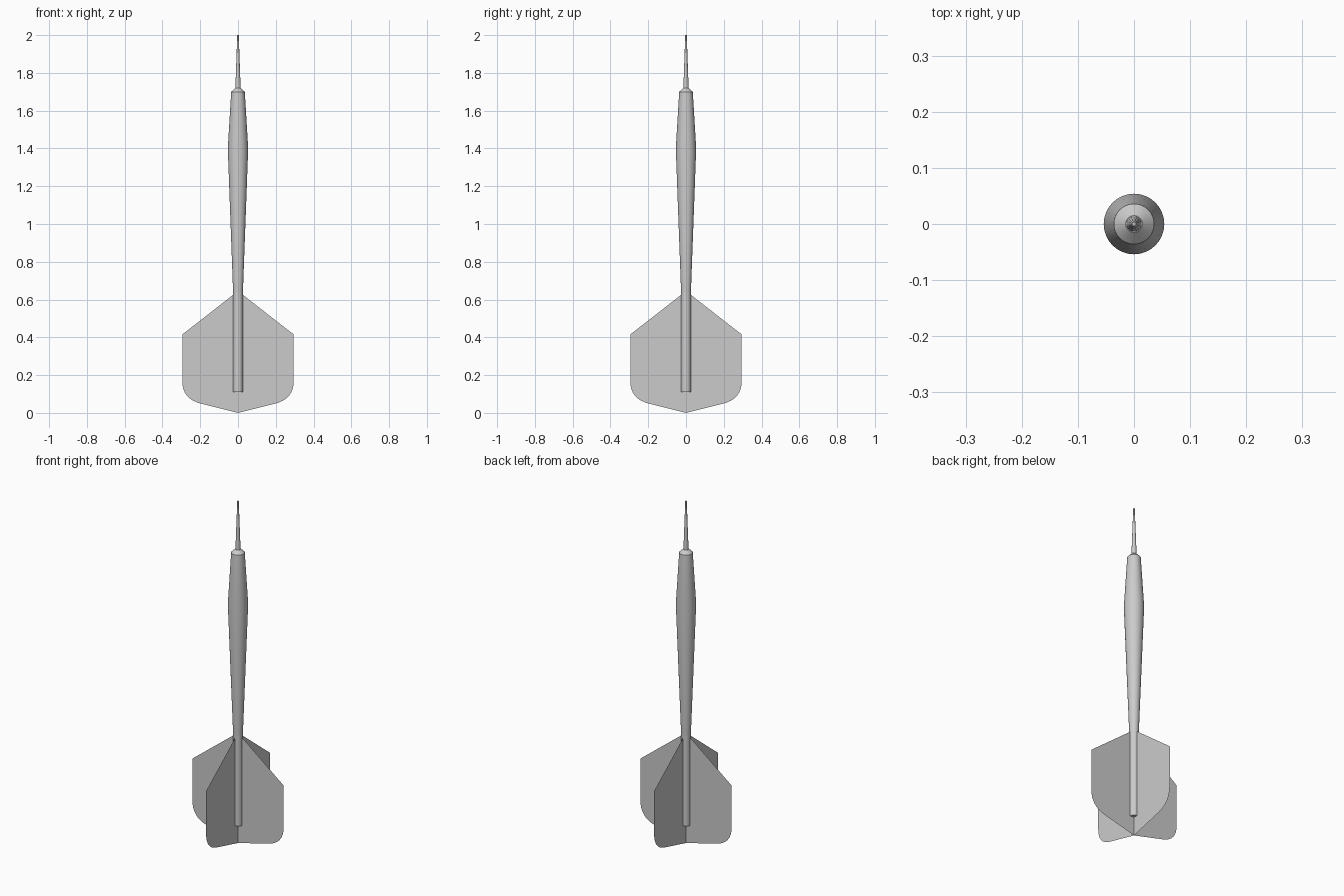
import bpy, bmesh, math
from mathutils import Vector

cube = bpy.data.objects.get("Cube")
if cube:
    bpy.data.objects.remove(cube, do_unlink=True)

GREY = (0.6, 0.6, 0.6, 1)
mat = bpy.data.materials.new("light_grey")
mat.use_nodes = True
mat.diffuse_color = GREY
mat.node_tree.nodes["Principled BSDF"].inputs["Base Color"].default_value = GREY


def add_object(name, bm):
    mesh = bpy.data.meshes.new(name)
    bm.to_mesh(mesh)
    bm.free()
    mesh.materials.append(mat)
    obj = bpy.data.objects.new(name, mesh)
    bpy.context.collection.objects.link(obj)
    return obj


def lathe(name, profile, sides=32):
    """Closed turned part from (radius, height) points, bottom to top."""
    bm = bmesh.new()
    rings = [[bm.verts.new((r * math.cos(math.tau * i / sides),
                            r * math.sin(math.tau * i / sides), z))
              for i in range(sides)] for r, z in profile]
    for low, high in zip(rings, rings[1:]):
        for i in range(sides):
            j = (i + 1) % sides
            bm.faces.new((low[i], low[j], high[j], high[i]))
    bm.faces.new(rings[0][::-1])
    bm.faces.new(rings[-1])
    obj = add_object(name, bm)
    bpy.ops.object.select_all(action="DESELECT")
    obj.select_set(True)
    bpy.context.view_layer.objects.active = obj
    bpy.ops.object.shade_smooth_by_angle(angle=math.radians(30))
    return obj


# Turned parts: shaft, barrel and point
lathe("shaft", [(0.026, 0.11), (0.026, 0.64)])
lathe("barrel", [(0.026, 0.64), (0.054, 1.40), (0.036, 1.70), (0.015, 1.72)])
lathe("point", [(0.014, 1.715), (0.004, 2.0)], 16)

# Flights: paper-thin sheets, one per quarter turn
corner = [Vector(p) for p in ((0.295, 0.17), (0.295, 0.074), (0.20, 0.05))]
outline = [Vector((0, 0.645)), Vector((0.295, 0.415))]
for k in range(9):
    t = k / 8
    outline.append(corner[0] * (1 - t) ** 2 + corner[1] * 2 * t * (1 - t) + corner[2] * t * t)
outline.append(Vector((0, 0)))

for n, side in enumerate(("left", "back", "right", "front")):
    turn = math.pi / 2 * n
    bm = bmesh.new()
    bm.faces.new([bm.verts.new((p.x * math.cos(turn), p.x * math.sin(turn), p.y))
                  for p in outline])
    add_object(side + "_flight", bm)
